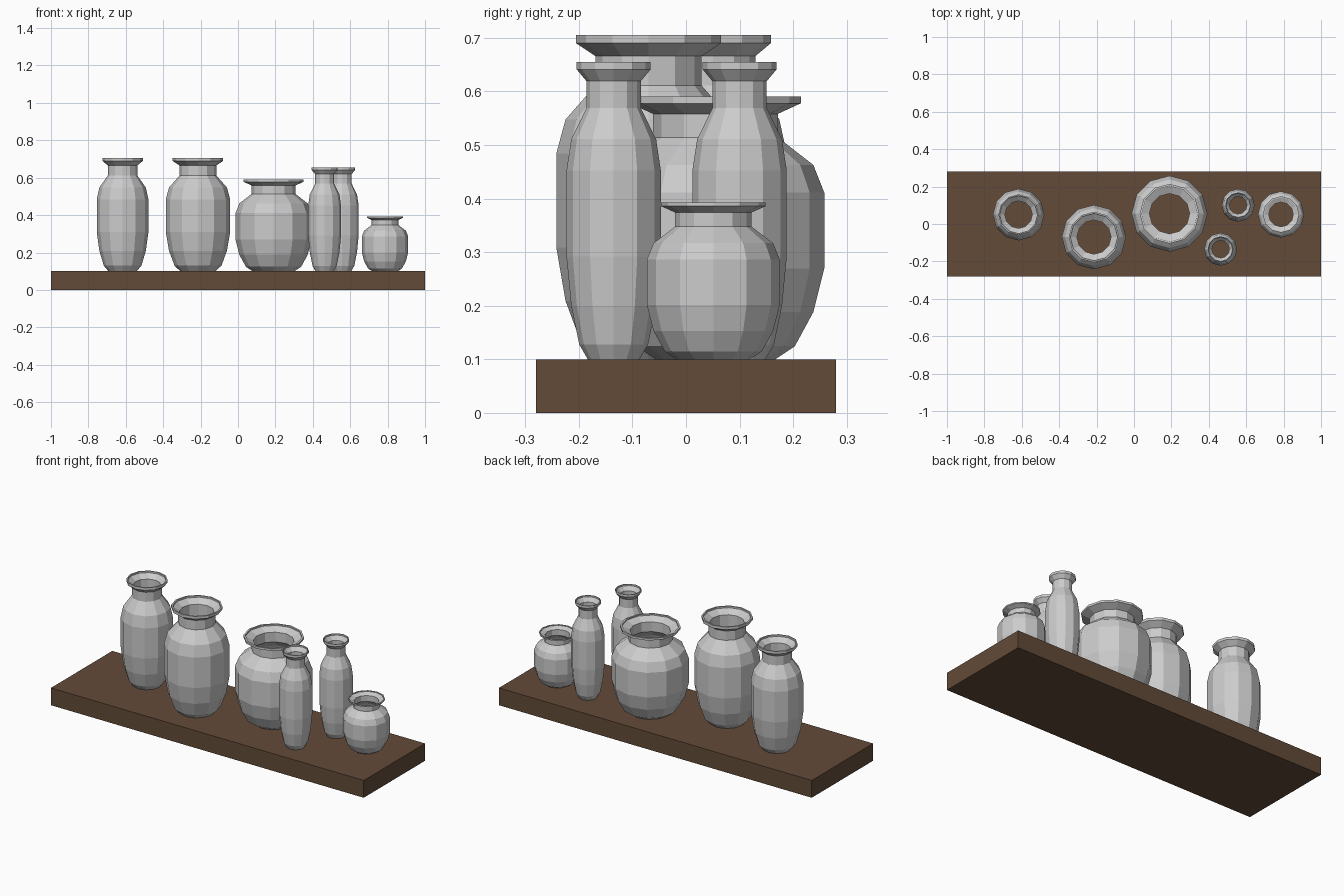
import bpy, bmesh, math

if "Cube" in bpy.data.objects:
    bpy.data.objects.remove(bpy.data.objects["Cube"])

SIDES = 12
# shared vase profile: (radius ratio, height ratio)
OUTER = [(0.55, 0), (0.73, 0.05), (0.9, 0.18), (1, 0.345), (1, 0.635), (0.9, 0.74),
         (0.575, 0.845), (0.575, 0.935), (0.785, 0.975), (0.785, 1)]
# inner wall, from the lip down to the open base
INNER = [(0.735, 1), (0.735, 0.985), (0.53, 0.945), (0.53, 0.83), (0.85, 0.725),
         (0.95, 0.625), (0.95, 0.35), (0.85, 0.19), (0.69, 0.065), (0.53, 0)]


def vase(name, x, y, radius, height):
    bm = bmesh.new()
    rings = []
    for r, h in OUTER + INNER:
        rings.append([bm.verts.new((r * radius * math.cos(a), r * radius * math.sin(a), h * height))
                      for a in (2 * math.pi * i / SIDES for i in range(SIDES))])
    # closed loop of rings gives a hollow wall
    for k, lower in enumerate(rings):
        upper = rings[(k + 1) % len(rings)]
        for i in range(SIDES):
            j = (i + 1) % SIDES
            bm.faces.new((lower[i], lower[j], upper[j], upper[i]))
    mesh = bpy.data.meshes.new(name)
    bm.to_mesh(mesh)
    bm.free()
    ob = bpy.data.objects.new(name, mesh)
    ob.location = (x, y, 0.1)
    bpy.context.collection.objects.link(ob)


# wooden shelf board
bpy.ops.mesh.primitive_cube_add(size=1, location=(0, 0, 0.05))
board = bpy.context.object
board.name = "shelf_board"
board.scale = (2, 0.56, 0.1)
wood = bpy.data.materials.new("brown_wood")
wood.diffuse_color = (0.125, 0.07, 0.04, 1)
wood.use_nodes = True
wood.node_tree.nodes["Principled BSDF"].inputs["Base Color"].default_value = wood.diffuse_color
board.data.materials.append(wood)

# vases, left to right
for name, x, y, r, h in [
    ("tall_vase", -0.617, 0.05, 0.138, 0.605),
    ("large_vase", -0.214, -0.07, 0.172, 0.605),
    ("wide_vase", 0.19, 0.055, 0.203, 0.49),
    ("slim_vase_front", 0.463, -0.135, 0.088, 0.555),
    ("slim_vase_back", 0.557, 0.1, 0.088, 0.555),
    ("small_vase", 0.786, 0.051, 0.124, 0.293),
]:
    vase(name, x, y, r, h)
